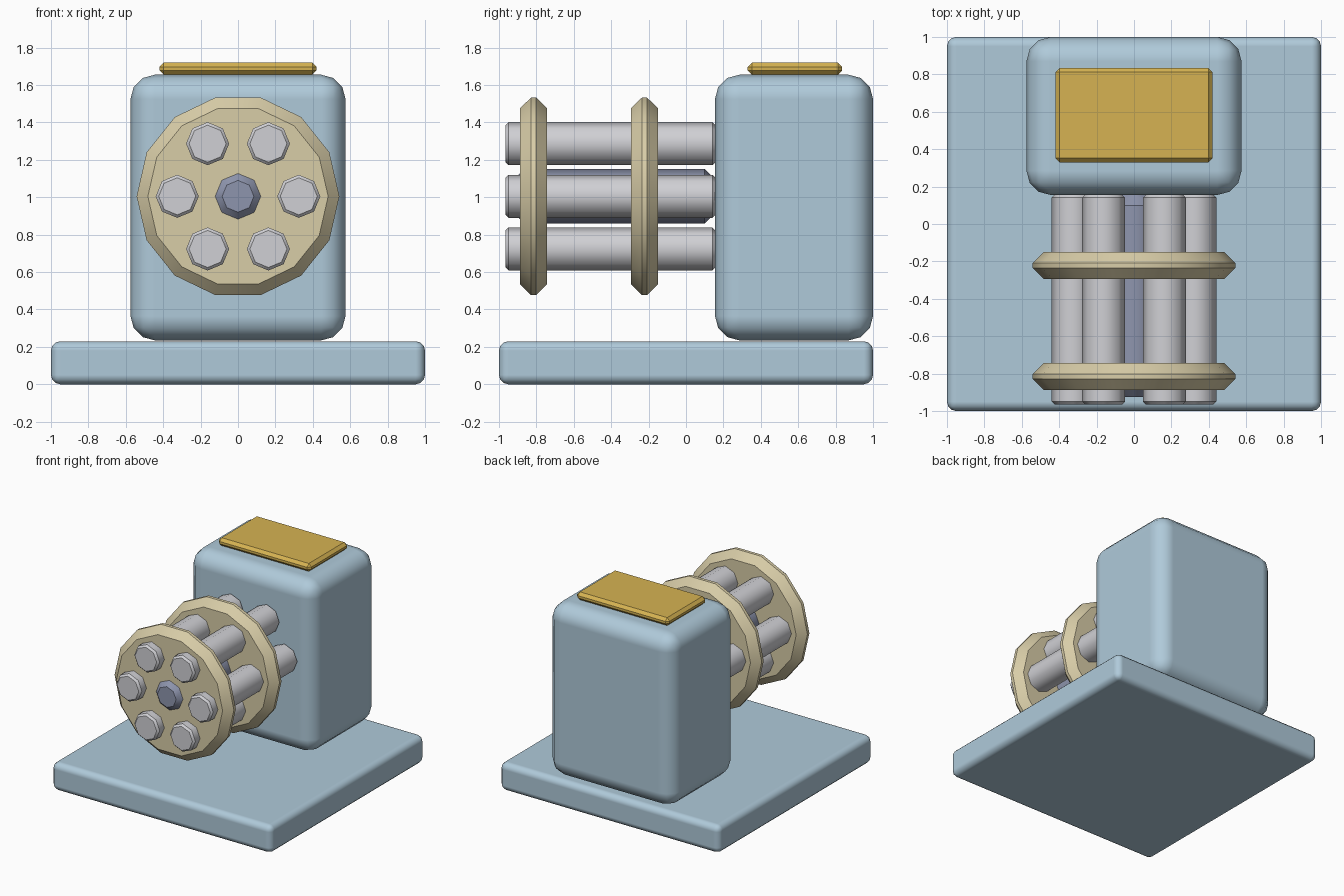
import bpy, bmesh, math
from mathutils import Matrix

if "Cube" in bpy.data.objects:
    bpy.data.objects.remove(bpy.data.objects["Cube"])


def material(name, rgb):
    m = bpy.data.materials.new(name)
    m.diffuse_color = (*rgb, 1)
    m.use_nodes = True
    m.node_tree.nodes["Principled BSDF"].inputs["Base Color"].default_value = m.diffuse_color
    return m


BLUE = material("pale_blue", (0.43, 0.59, 0.70))
GOLD = material("gold", (0.67, 0.45, 0.085))
TAN = material("tan", (0.69, 0.61, 0.39))
STEEL = material("light_steel", (0.63, 0.63, 0.66))
SLATE = material("slate", (0.27, 0.30, 0.42))


def add_object(name, bm, mat):
    bmesh.ops.recalc_face_normals(bm, faces=bm.faces[:])
    mesh = bpy.data.meshes.new(name)
    bm.to_mesh(mesh)
    bm.free()
    mesh.materials.append(mat)
    ob = bpy.data.objects.new(name, mesh)
    bpy.context.collection.objects.link(ob)
    return ob


def rounded_box(name, lo, hi, bevel, segments, mat, smooth=True):
    """Box between two corners with bevelled edges."""
    size = [b - a for a, b in zip(lo, hi)]
    mid = [(a + b) / 2 for a, b in zip(lo, hi)]
    bm = bmesh.new()
    bmesh.ops.create_cube(bm, size=1, matrix=Matrix.Translation(mid) @ Matrix.Diagonal((*size, 1)))
    for f in bm.faces:
        f.smooth = smooth
    ob = add_object(name, bm, mat)
    mod = ob.modifiers.new("bevel", 'BEVEL')
    mod.width, mod.segments = bevel, segments
    mod.limit_method = 'NONE'
    mod.harden_normals = smooth
    return ob


def chamfered_rod(name, x, z, y0, y1, radius, chamfer, sides, mat):
    """Prism along y with chamfered rims: smooth around, sharp at the rings."""
    profile = [(y0, radius - chamfer), (y0 + chamfer, radius),
               (y1 - chamfer, radius), (y1, radius - chamfer)]
    bm = bmesh.new()
    rings = []
    for y, r in profile:
        rings.append([bm.verts.new((x + r * math.cos(math.tau * i / sides), y,
                                    z + r * math.sin(math.tau * i / sides)))
                      for i in range(sides)])
    for a, b in zip(rings, rings[1:]):
        for i in range(sides):
            j = (i + 1) % sides
            bm.faces.new((a[i], a[j], b[j], b[i])).smooth = True
    bm.faces.new(rings[0])
    bm.faces.new(rings[-1])
    for ring in rings:
        for i in range(sides):
            bm.edges.get((ring[i], ring[(i + 1) % sides])).smooth = False
    return add_object(name, bm, mat)


# Base slab, upright housing and the plate on top
rounded_box("base", (-1, -1, 0), (1, 1, 0.23), 0.05, 3, BLUE)
rounded_box("housing", (-0.575, 0.155, 0.235), (0.575, 1, 1.655), 0.13, 3, BLUE)
rounded_box("top_plate", (-0.42, 0.33, 1.655), (0.42, 0.835, 1.72), 0.023, 1, GOLD, False)

# Barrel cluster around a central axle
AXIS_Z = 1.005
chamfered_rod("axle", 0, AXIS_Z, -0.925, 0.16, 0.145, 0.06, 8, SLATE)
for k in range(6):
    a = math.tau * k / 6
    chamfered_rod(f"barrel_{k + 1}", 0.325 * math.cos(a), AXIS_Z + 0.325 * math.sin(a),
                  -0.965, 0.157, 0.115, 0.016, 8, STEEL)

# Two clamp discs holding the barrels
for name, y in (("front_disc", -0.815), ("rear_disc", -0.222)):
    chamfered_rod(name, 0, AXIS_Z, y - 0.073, y + 0.073, 0.542, 0.06, 14, TAN)
